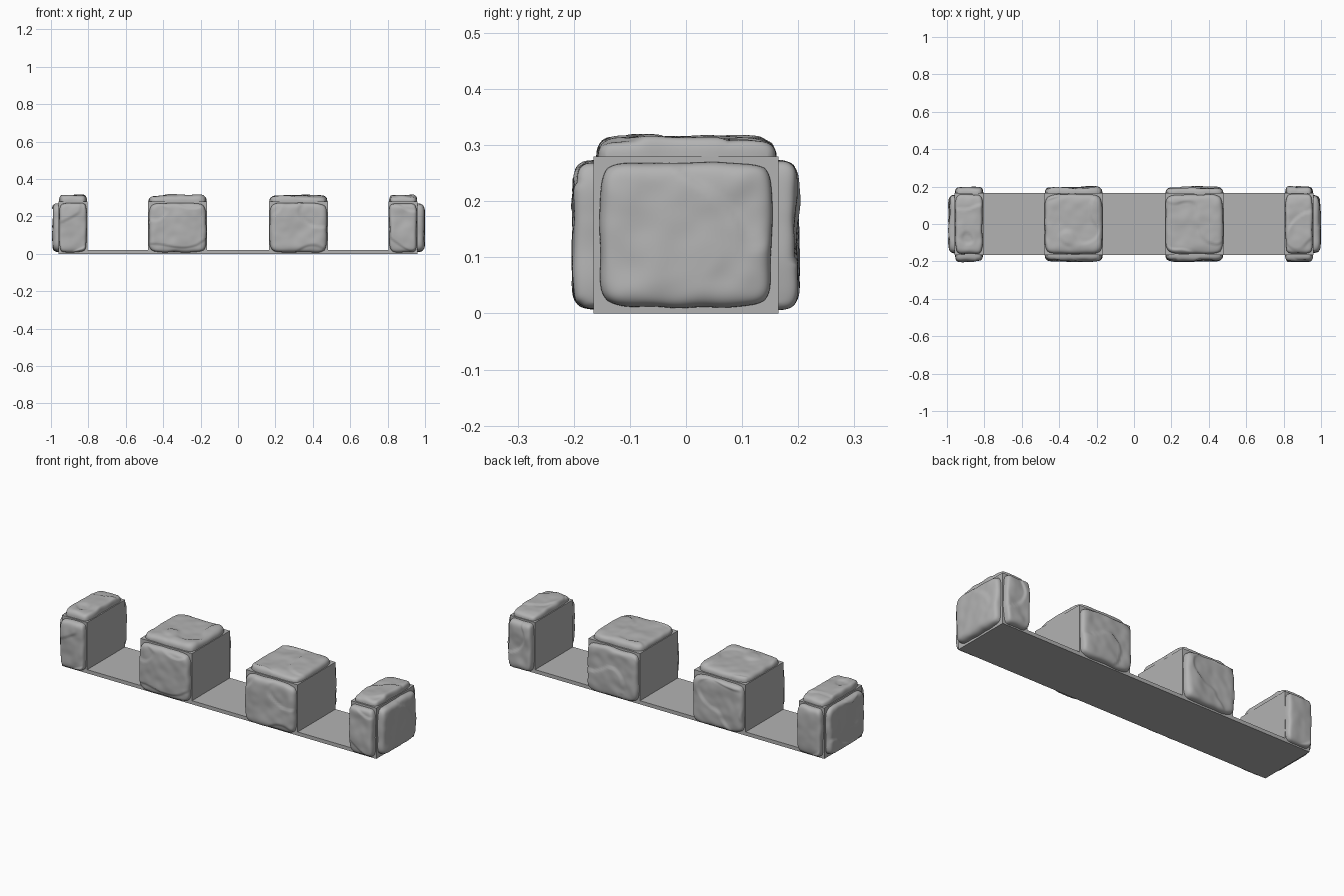
import bpy, bmesh, math
from mathutils import Vector, noise

cube = bpy.data.objects.get("Cube")
if cube:
    bpy.data.objects.remove(cube, do_unlink=True)

GREY = (0.45, 0.45, 0.45, 1)
stone_grey = bpy.data.materials.new("stone_grey")
stone_grey.use_nodes = True
stone_grey.diffuse_color = GREY
stone_grey.node_tree.nodes["Principled BSDF"].inputs["Base Color"].default_value = GREY

X, Y, Z = Vector((1, 0, 0)), Vector((0, 1, 0)), Vector((0, 0, 1))
HALF_DEPTH, TOP, RELIEF = 0.165, 0.28, 0.038


def finish(name, bm):
    bmesh.ops.recalc_face_normals(bm, faces=bm.faces)
    mesh = bpy.data.meshes.new(name)
    bm.to_mesh(mesh)
    bm.free()
    obj = bpy.data.objects.new(name, mesh)
    mesh.materials.append(stone_grey)
    bpy.context.collection.objects.link(obj)
    return obj


def box(name, x0, x1, height):
    bm = bmesh.new()
    bmesh.ops.create_cube(bm, size=1)
    for v in bm.verts:
        v.co = Vector(((x0 + x1) / 2 + v.co.x * (x1 - x0),
                       v.co.y * 2 * HALF_DEPTH, (v.co.z + 0.5) * height))
    finish(name, bm)


def smoothstep(a, b, t):
    t = min(max((t - a) / (b - a), 0), 1)
    return t * t * (3 - 2 * t)


def stone(name, centre, u_axis, v_axis, normal, half_u, half_v, seed):
    """Pillow-shaped rough stone, open at the back, lying on a block face."""
    bm = bmesh.new()
    bmesh.ops.create_grid(bm, x_segments=44, y_segments=44, size=1)
    offset = Vector((seed * 7.3, seed * 3.1, seed * 1.7))
    for vert in bm.verts:
        # Crowd the rows toward the rim so that the edge is round
        u = math.sin(vert.co.x * math.pi / 2)
        v = math.sin(vert.co.y * math.pi / 2)
        a = u * half_u * (1 - 0.09 * abs(v) ** 7)
        b = v * half_v * (1 - 0.09 * abs(u) ** 7)
        p = Vector((a, b, 0)) * 9 + offset
        # Wavy outline
        a += 0.005 * u * abs(u) ** 3 * (noise.noise(p * 1.6) - 0.5)
        b += 0.005 * v * abs(v) ** 3 * (noise.noise(p * 1.6 + X * 20) - 0.5)
        # Rounded rim, soft bumps and one broken ledge
        rim = max((1 - u ** 10) * (1 - v ** 10), 0) ** 0.4
        bumps = 0.16 * noise.noise(p) + 0.07 * noise.noise(p * 2.5)
        ledge = 0.16 * smoothstep(-0.04, 0.04, noise.noise(p * 0.6 + Y * 9))
        height = RELIEF * rim * min(0.78 + bumps + ledge, 1.05)
        vert.co = centre + u_axis * a + v_axis * b + normal * height
    obj = finish(name, bm)
    bpy.ops.object.select_all(action='DESELECT')
    obj.select_set(True)
    bpy.context.view_layer.objects.active = obj
    bpy.ops.object.shade_smooth_by_angle(angle=math.radians(50))


# Thin strip that carries the blocks
box("base_strip", -0.96, 0.96, 0.02)

# Four blocks faced with rough stones on front, back and top
blocks = {"right_end": (-0.96, -0.805), "right_middle": (-0.48, -0.165),
          "left_middle": (0.165, 0.48), "left_end": (0.805, 0.96)}
for i, (name, (x0, x1)) in enumerate(blocks.items()):
    box(name + "_block", x0, x1, TOP)
    mid, half = (x0 + x1) / 2, (x1 - x0) / 2 - 0.002
    half_z = TOP / 2 - 0.006
    for j, (side, sign) in enumerate((("front", -1), ("back", 1))):
        stone(f"{name}_{side}_stone", Vector((mid, sign * HALF_DEPTH, TOP / 2)),
              X, Z, Y * sign, half, half_z, i * 3 + j + 1)
    stone(name + "_top_stone", Vector((mid, 0, TOP)), X, Y, Z,
          half, HALF_DEPTH - 0.004, i * 3 + 3)

# Stones on the outer ends
for side, sign in (("right", -1), ("left", 1)):
    stone(side + "_outer_stone", Vector((sign * 0.96, 0, TOP / 2)), Y, Z, X * sign,
          HALF_DEPTH - 0.009, TOP / 2 - 0.008, 20 + sign)
